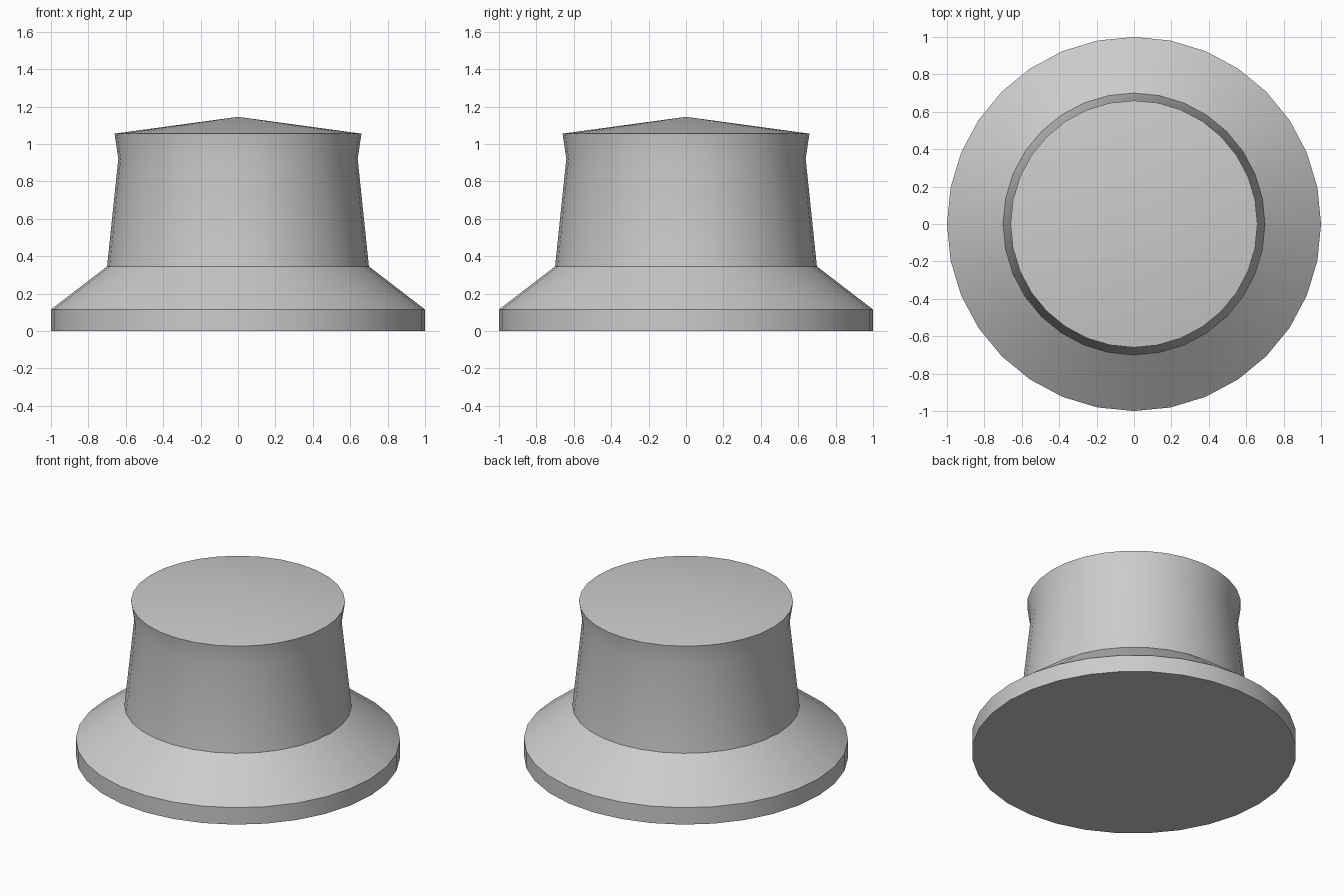
import bpy
import bmesh
import math

cube = bpy.data.objects.get("Cube")
if cube:
    bpy.data.objects.remove(cube, do_unlink=True)

SIDES = 32

# Plain grey material
grey = bpy.data.materials.new("light_grey")
grey.use_nodes = True
colour = (0.6, 0.6, 0.6, 1.0)
grey.diffuse_color = colour
grey.node_tree.nodes["Principled BSDF"].inputs["Base Color"].default_value = colour

# Knob outline as (radius, height): rim, sloping flange, waisted grip
profile = [(1.0, 0.0), (1.0, 0.115), (0.7, 0.345), (0.64, 0.92), (0.66, 1.055)]
apex_height = 1.145

bm = bmesh.new()
rings = []
for radius, height in profile:
    ring = []
    for i in range(SIDES):
        a = math.tau * i / SIDES
        ring.append(bm.verts.new((radius * math.cos(a), radius * math.sin(a), height)))
    rings.append(ring)

# Flat underside, side walls and shallow conical cap
bm.faces.new(list(reversed(rings[0])))
apex = bm.verts.new((0, 0, apex_height))
for i in range(SIDES):
    j = (i + 1) % SIDES
    for low, high in zip(rings, rings[1:]):
        bm.faces.new((low[i], low[j], high[j], high[i]))
    bm.faces.new((rings[-1][i], rings[-1][j], apex))

mesh = bpy.data.meshes.new("knob")
bm.to_mesh(mesh)
bm.free()
mesh.materials.append(grey)
knob = bpy.data.objects.new("knob", mesh)
bpy.context.collection.objects.link(knob)

# Smooth round the sides, crisp at the rim, flange and cap edges
bpy.ops.object.select_all(action="DESELECT")
knob.select_set(True)
bpy.context.view_layer.objects.active = knob
bpy.ops.object.shade_smooth_by_angle(angle=math.radians(30))
